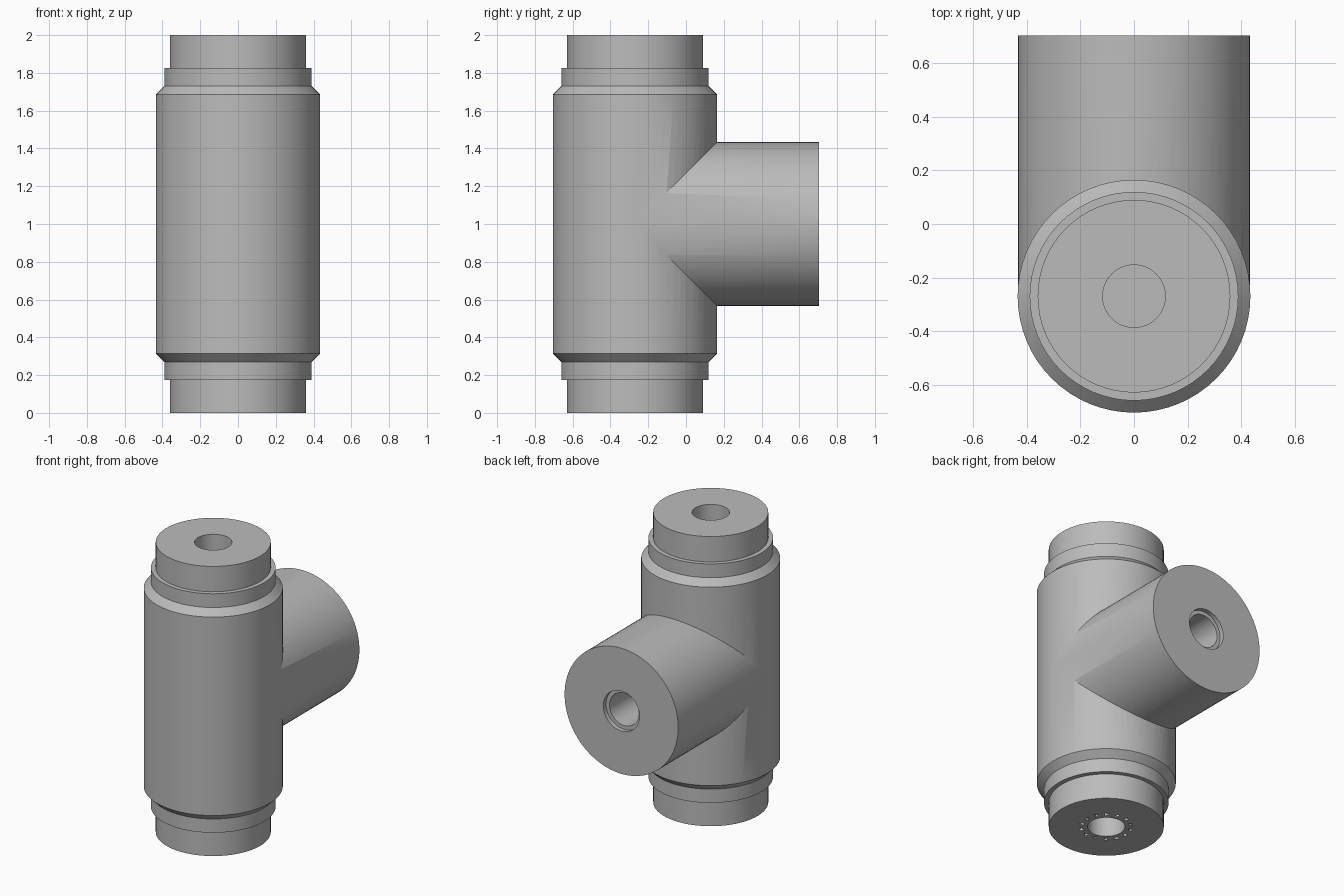
import bpy, bmesh, math
from mathutils import Matrix, Vector

cube = bpy.data.objects.get("Cube")
if cube:
    bpy.data.objects.remove(cube, do_unlink=True)

AXIS_Y = -0.27      # vertical run of the tee
BODY_R = 0.435
BACK_Y = 0.705
MID_Z = 1.0
SEGS = 64

grey = bpy.data.materials.new("plain grey")
grey.use_nodes = True
colour = (0.5, 0.5, 0.5, 1)
grey.diffuse_color = colour
grey.node_tree.nodes["Principled BSDF"].inputs["Base Color"].default_value = colour


def add_object(name, bm):
    bmesh.ops.recalc_face_normals(bm, faces=bm.faces)
    mesh = bpy.data.meshes.new(name)
    bm.to_mesh(mesh)
    bm.free()
    mesh.materials.append(grey)
    obj = bpy.data.objects.new(name, mesh)
    bpy.context.collection.objects.link(obj)
    return obj


def turned(name, profile, matrix, segs=SEGS):
    """Closed solid turned from (radius, height) pairs around local z."""
    bm = bmesh.new()
    rings = [[bm.verts.new((r * math.cos(math.tau * i / segs),
                            r * math.sin(math.tau * i / segs), h))
              for i in range(segs)] for r, h in profile]
    for low, high in zip(rings, rings[1:]):
        for i in range(segs):
            j = (i + 1) % segs
            bm.faces.new((low[i], low[j], high[j], high[i]))
    bm.faces.new(rings[0])
    bm.faces.new(rings[-1])
    bm.transform(matrix)
    return add_object(name, bm)


def combine(target, other, operation):
    """Apply a boolean and remove the helper."""
    other.hide_render = True
    mod = target.modifiers.new(other.name, 'BOOLEAN')
    mod.operation = operation
    mod.solver = 'EXACT'
    mod.object = other
    bpy.context.view_layer.objects.active = target
    bpy.ops.object.modifier_apply(modifier=mod.name)
    bpy.data.objects.remove(other, do_unlink=True)


upright = Matrix.Translation((0, AXIS_Y, 0))
# Local z runs from the vertical axis out to the back face
backward = Matrix.Translation((0, AXIS_Y, MID_Z)) @ Matrix.Rotation(-math.pi / 2, 4, 'X')
reach = BACK_Y - AXIS_Y

# Main body: stepped collars and chamfers, mirrored top to bottom
half = [(0.36, 0), (0.36, 0.175), (0.39, 0.175), (0.39, 0.27), (BODY_R, 0.315)]
profile = half + [(r, 2 - h) for r, h in reversed(half)]
body = turned("tee_body", profile, upright)

# Side branch
branch = turned("branch", [(BODY_R - 0.001, 0), (BODY_R - 0.001, reach)], backward)
combine(body, branch, 'UNION')

# Bores: top, bottom, and countersunk branch
combine(body, turned("top_bore", [(0.117, 0.6), (0.117, 2.1)], upright, 48), 'DIFFERENCE')
combine(body, turned("bottom_bore", [(0.117, -0.1), (0.117, 0.4)], upright, 48), 'DIFFERENCE')
combine(body, turned("branch_bore", [(0.112, 0), (0.112, reach - 0.03), (0.138, reach - 0.03),
                                     (0.138, reach + 0.1)], backward, 48), 'DIFFERENCE')

# Ring of small three-sided pockets around the bottom bore
bm = bmesh.new()
COUNT = 14
for i in range(COUNT):
    spin = Matrix.Rotation(math.tau * i / COUNT, 4, 'Z')
    place = upright @ spin @ Matrix.Translation((0.156, 0, 0))
    bmesh.ops.create_cone(bm, cap_ends=True, segments=3, radius1=0.022,
                          radius2=0.022, depth=0.1, matrix=place)
combine(body, add_object("pocket_cutters", bm), 'DIFFERENCE')

# Smooth shading with crisp edges
bpy.ops.object.select_all(action='DESELECT')
body.select_set(True)
bpy.context.view_layer.objects.active = body
bpy.ops.object.shade_smooth_by_angle(angle=math.radians(30))
